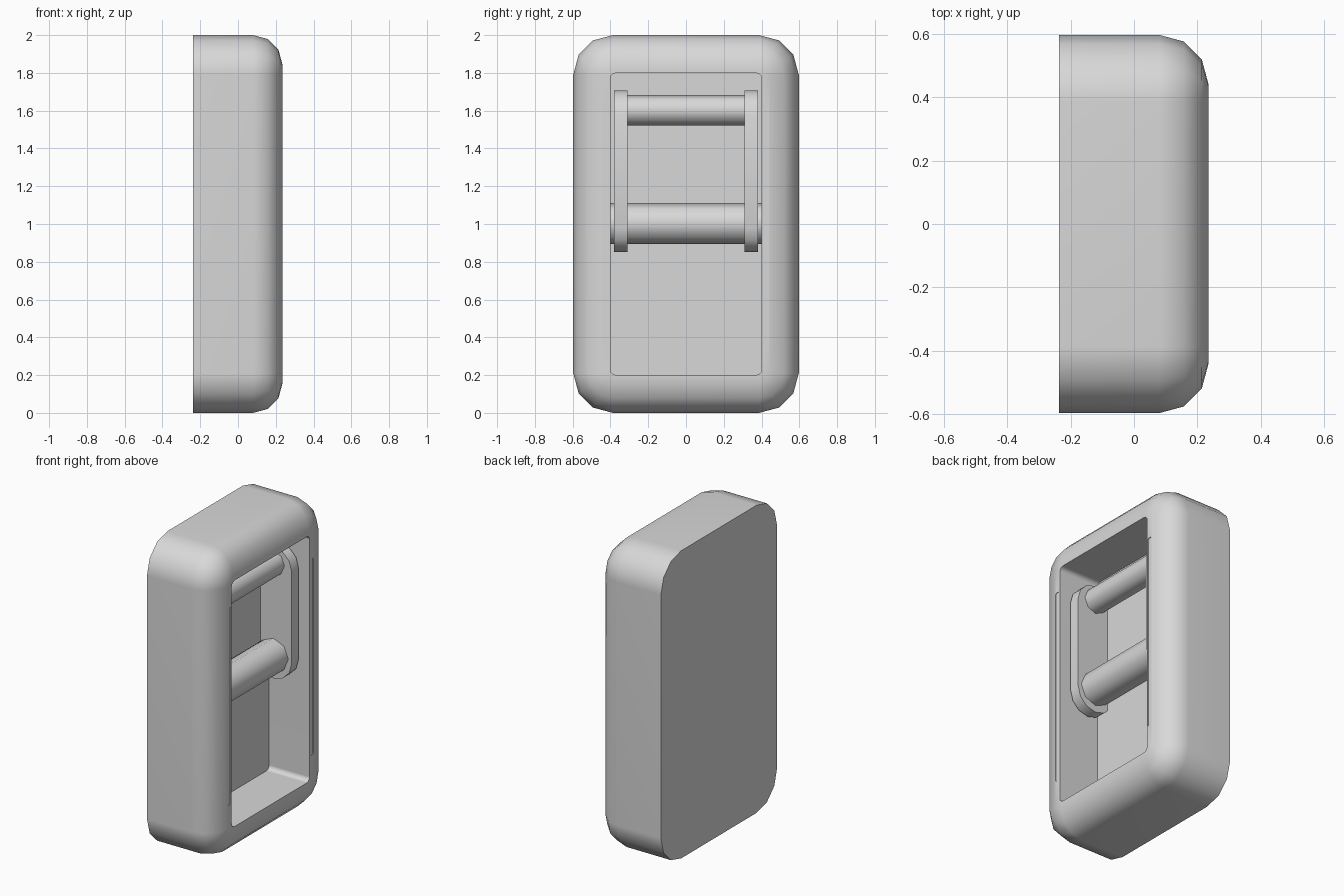
import bpy, bmesh, math

if "Cube" in bpy.data.objects:
    bpy.data.objects.remove(bpy.data.objects["Cube"])

grey = bpy.data.materials.new("plain_grey")
grey.diffuse_color = (0.69, 0.69, 0.69, 1)
grey.use_nodes = True
grey.node_tree.nodes["Principled BSDF"].inputs["Base Color"].default_value = grey.diffuse_color


def rounded(hy, hz, r, cz=1.0, seg=3):
    """Rounded rectangle as (across, z) points, counter-clockwise."""
    pts = []
    for k, (sy, sz) in enumerate([(1, 1), (-1, 1), (-1, -1), (1, -1)]):
        for i in range(seg + 1):
            a = math.pi / 2 * (k + i / seg)
            pts.append((sy * (hy - r) + r * math.cos(a),
                        cz + sz * (hz - r) + r * math.sin(a)))
    return pts


def loft(name, rings):
    """Closed solid skinned through rings of 3D points, capped at both ends."""
    bm = bmesh.new()
    vs = [[bm.verts.new(p) for p in ring] for ring in rings]
    n = len(vs[0])
    for a, b in zip(vs, vs[1:]):
        for i in range(n):
            j = (i + 1) % n
            bm.faces.new((a[i], a[j], b[j], b[i]))
    bm.faces.new(vs[0][::-1])
    bm.faces.new(vs[-1])
    bmesh.ops.recalc_face_normals(bm, faces=bm.faces)
    me = bpy.data.meshes.new(name)
    bm.to_mesh(me)
    bm.free()
    me.materials.append(grey)
    ob = bpy.data.objects.new(name, me)
    bpy.context.collection.objects.link(ob)
    return ob


def finish(ob, weighted=False):
    bpy.ops.object.select_all(action='DESELECT')
    ob.select_set(True)
    bpy.context.view_layer.objects.active = ob
    bpy.ops.object.shade_smooth_by_angle(angle=math.radians(55))
    if weighted:
        ob.modifiers.new("weighted", 'WEIGHTED_NORMAL').keep_sharp = True


def along_x(x, pts):
    return [(x, y, z) for y, z in pts]


def along_y(y, pts):
    return [(x, y, z) for x, z in pts]


# housing: flat back, rounded front rim, deep front cavity
BACK, FRONT, FLOOR, R = -0.237, 0.235, -0.056, 0.155
rings = [along_x(BACK, rounded(0.597, 1, 0.21))]
for i in range(4):
    a = math.pi / 6 * i
    d = R * (1 - math.cos(a))
    rings.append(along_x(FRONT - R + R * math.sin(a),
                         rounded(0.597 - d, 1 - d, 0.21 - d)))
cavity = rounded(0.4, 0.8, 0.03)
rings += [along_x(FRONT, cavity), along_x(FLOOR, cavity)]
housing = loft("housing", rings)

# narrow shallow grooves on the rim beside the cavity
for s in (-1, 1):
    outline = [(y + s * 0.424, z) for y, z in rounded(0.014, 0.64, 0.008)]
    cutter = loft("groove_cutter", [along_x(FRONT - 0.004, outline),
                                    along_x(FRONT + 0.05, outline)])
    cutter.hide_render = True
    mod = housing.modifiers.new("groove", 'BOOLEAN')
    mod.operation, mod.solver, mod.object = 'DIFFERENCE', 'EXACT', cutter
    bpy.context.view_layer.objects.active = housing
    bpy.ops.object.modifier_apply(modifier=mod.name)
    bpy.data.objects.remove(cutter)
finish(housing, weighted=True)

# side arms with rounded ends, their back edges sunk into the cavity floor
AXIS = 0.037
arm = [(x + AXIS, z) for x, z in rounded(0.132, 0.428, 0.13, cz=1.279)]
for s, side in ((-1, "left"), (1, "right")):
    finish(loft(side + "_arm", [along_y(s * 0.31, arm), along_y(s * 0.38, arm)]))


# eight-sided cross bars
def bar(name, z, r, half):
    pts = [(AXIS + r * math.cos(k * math.pi / 4), z + r * math.sin(k * math.pi / 4))
           for k in range(8)]
    finish(loft(name, [along_y(-half, pts), along_y(half, pts)]))


bar("pivot_bar", 1.003, 0.108, 0.4)
bar("handle_bar", 1.602, 0.08, 0.31)
